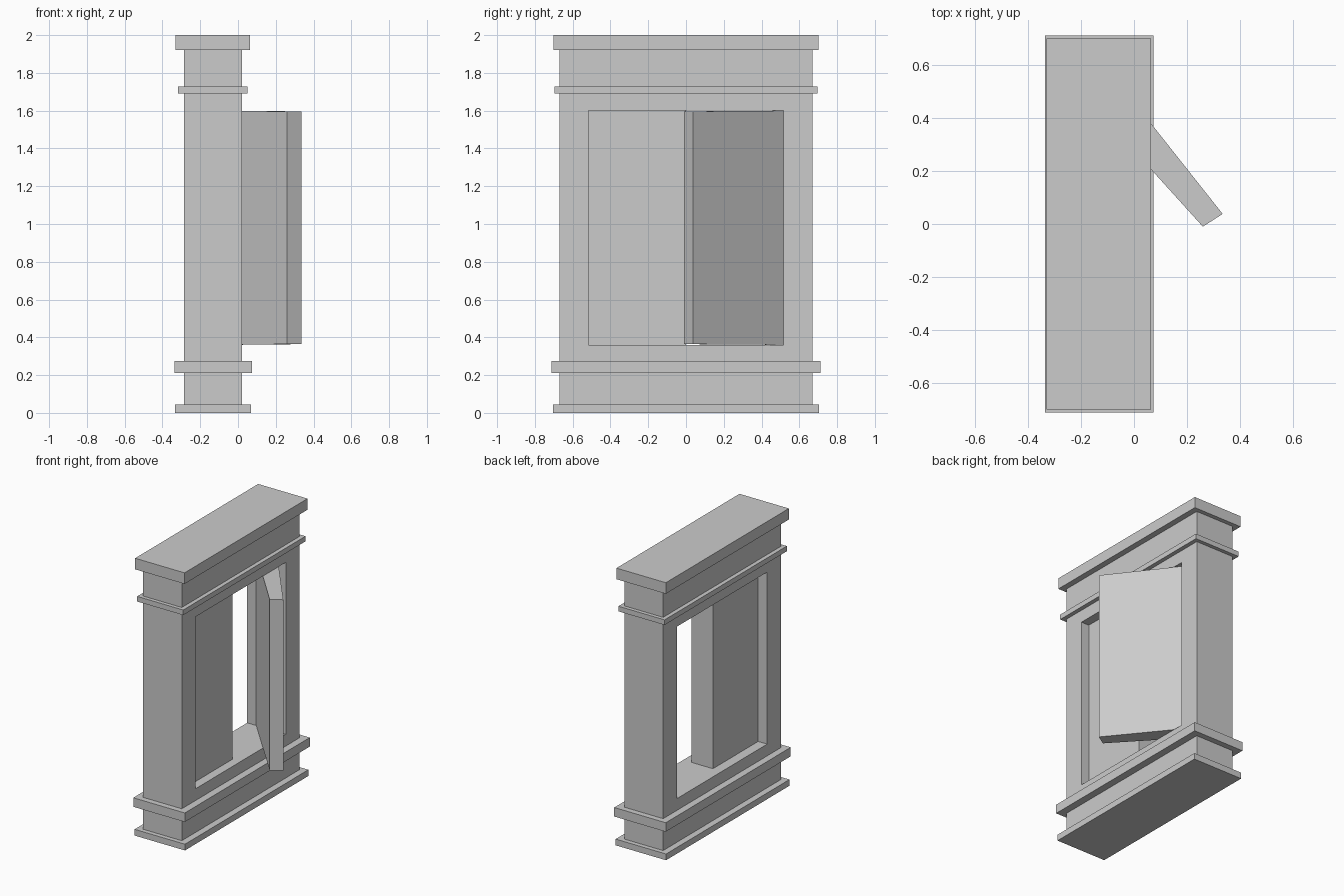
import bpy, bmesh

if "Cube" in bpy.data.objects:
    bpy.data.objects.remove(bpy.data.objects["Cube"])


def prism(name, bottom, top):
    """Closed prism between two matching counter-clockwise outlines."""
    bm = bmesh.new()
    lo = [bm.verts.new(p) for p in bottom]
    hi = [bm.verts.new(p) for p in top]
    n = len(lo)
    bm.faces.new(lo[::-1])
    bm.faces.new(hi)
    for i in range(n):
        j = (i + 1) % n
        bm.faces.new((lo[i], lo[j], hi[j], hi[i]))
    finish(name, bm)


def finish(name, bm):
    bmesh.ops.recalc_face_normals(bm, faces=bm.faces)
    mesh = bpy.data.meshes.new(name)
    bm.to_mesh(mesh)
    bm.free()
    bpy.context.collection.objects.link(bpy.data.objects.new(name, mesh))


def box(name, x0, x1, y0, y1, z0, z1):
    rect = [(x0, y0), (x1, y0), (x1, y1), (x0, y1)]
    prism(name, [(*p, z0) for p in rect], [(*p, z1) for p in rect])


def frame(name, x0, x1, outer, inner):
    """Rectangular ring in the YZ plane, given thickness along X."""
    bm = bmesh.new()

    def loop(x, r):
        y0, y1, z0, z1 = r
        return [bm.verts.new((x, y, z)) for y, z in
                ((y0, z0), (y1, z0), (y1, z1), (y0, z1))]

    loops = [loop(x0, outer), loop(x1, outer), loop(x1, inner), loop(x0, inner)]
    for k in range(4):
        a, b = loops[k], loops[(k + 1) % 4]
        for i in range(4):
            j = (i + 1) % 4
            bm.faces.new((a[i], a[j], b[j], b[i]))
    finish(name, bm)


HALF, Z0, Z1 = 0.515, 0.36, 1.60      # window opening
BACK, FRONT = -0.215, -0.043          # shutter faces inside the opening

# Wall with the opening through it
frame("wall_frame", -0.287, 0.021, (-0.67, 0.67, 0.02, 1.98), (-HALF, HALF, Z0, Z1))

# Horizontal mouldings
for name, x0, x1, hy, z0, z1 in (
        ("base_plinth", -0.333, 0.069, 0.703, 0.0, 0.045),
        ("lower_moulding", -0.337, 0.074, 0.712, 0.21, 0.275),
        ("upper_moulding", -0.317, 0.051, 0.697, 1.69, 1.727),
        ("top_cornice", -0.33, 0.064, 0.701, 1.92, 2.0)):
    box(name, x0, x1, -hy, hy, z0, z1)

# Closed shutter
box("closed_shutter", BACK, FRONT, -HALF, 0.0, Z0, Z1)

# Open shutter, tapering from the hinge side to its free edge
outline = [(BACK, HALF), (0.26, -0.01), (0.335, 0.038), (FRONT, HALF)]
taper = [0, 0.004, 0.004, 0]
prism("open_shutter",
      [(x, y, Z0 + t) for (x, y), t in zip(outline, taper)],
      [(x, y, Z1 - t) for (x, y), t in zip(outline, taper)])
